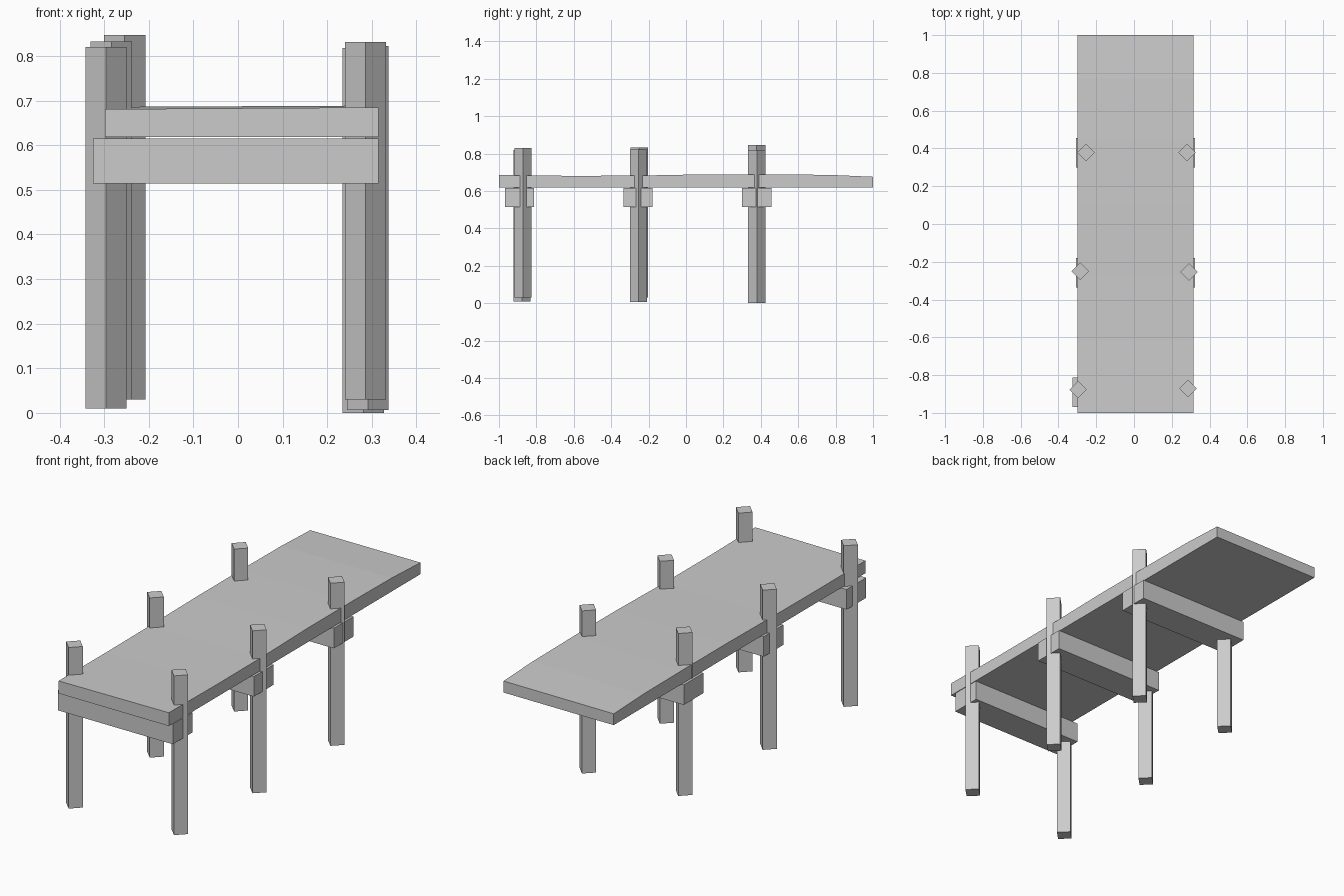
import bpy, bmesh
from math import radians
from mathutils import Matrix

cube = bpy.data.objects.get("Cube")
if cube:
    bpy.data.objects.remove(cube, do_unlink=True)

grey = bpy.data.materials.new("plain grey")
grey.use_nodes = True
grey.diffuse_color = (0.6, 0.6, 0.6, 1)
grey.node_tree.nodes["Principled BSDF"].inputs["Base Color"].default_value = (0.6, 0.6, 0.6, 1)


def finish(name, bm):
    bmesh.ops.recalc_face_normals(bm, faces=bm.faces)
    mesh = bpy.data.meshes.new(name)
    bm.to_mesh(mesh)
    bm.free()
    mesh.materials.append(grey)
    obj = bpy.data.objects.new(name, mesh)
    bpy.context.scene.collection.objects.link(obj)
    return obj


def box(name, low, high, turn=0):
    size = [b - a for a, b in zip(low, high)]
    centre = [(a + b) / 2 for a, b in zip(low, high)]
    bm = bmesh.new()
    bmesh.ops.create_cube(bm, size=1, matrix=Matrix.Translation(centre)
                          @ Matrix.Rotation(radians(turn), 4, 'Z')
                          @ Matrix.Diagonal((*size, 1)))
    return finish(name, bm)


# Square posts turned on their corners: x, y, bottom, top
HALF = 0.0327
posts = {
    "front_right_post": (-0.296, -0.877, 0.01, 0.82),
    "front_left_post": (0.286, -0.871, 0.03, 0.831),
    "middle_right_post": (-0.284, -0.25, 0.03, 0.833),
    "middle_left_post": (0.291, -0.254, 0.006, 0.823),
    "back_right_post": (-0.254, 0.378, 0.03, 0.847),
    "back_left_post": (0.281, 0.379, 0, 0.818),
}
for name, (x, y, bottom, top) in posts.items():
    box(name, (x - HALF, y - HALF, bottom), (x + HALF, y + HALF, top), 45)

# Cross beams below the deck
for name, y, left, right in (("front_beam", -0.89, -0.325, 0.315),
                             ("middle_beam", -0.257, -0.307, 0.323),
                             ("back_beam", 0.378, -0.307, 0.323)):
    box(name, (left, y - 0.078, 0.514), (right, y + 0.078, 0.615))

# Deck: flat underneath, slightly warped along the top
# Each section: y, top height at the right edge, top height at the left edge
sections = ((-1, 0.681, 0.685), (-0.62, 0.68, 0.681), (-0.27, 0.682, 0.682),
            (0.1, 0.686, 0.689), (0.45, 0.686, 0.689),
            (0.77, 0.684, 0.686), (1, 0.675, 0.676))
bm = bmesh.new()
rings = [[bm.verts.new(p) for p in ((-0.298, y, 0.618), (0.315, y, 0.618),
                                    (0.315, y, zl), (-0.298, y, zr))]
         for y, zr, zl in sections]
for a, b in zip(rings, rings[1:]):
    for i in range(4):
        j = (i + 1) % 4
        bm.faces.new((a[i], a[j], b[j], b[i]))
bm.faces.new(rings[0])
bm.faces.new(rings[-1])
finish("deck", bm)
